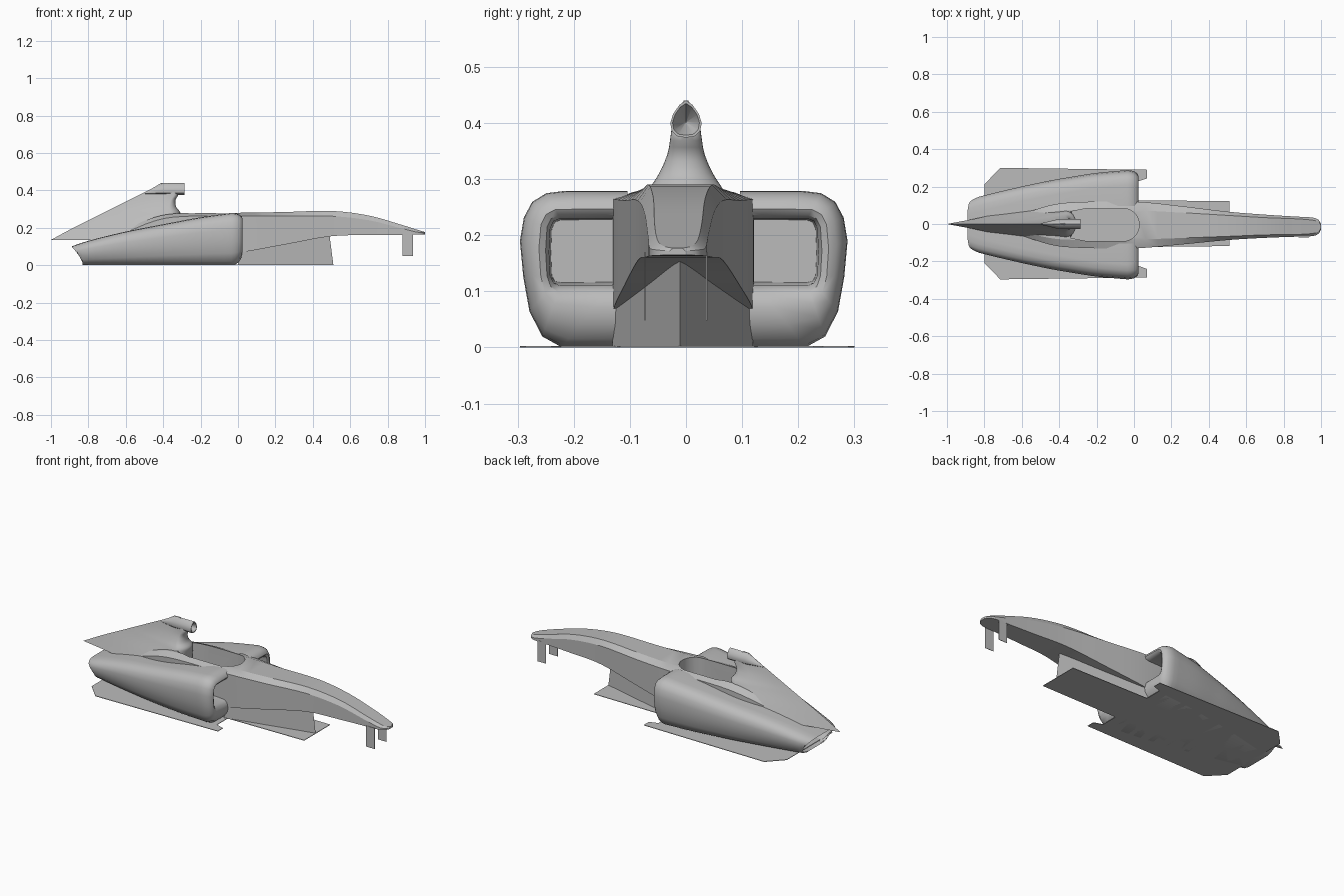
import bpy, bmesh, math
from mathutils import Vector

cube = bpy.data.objects.get("Cube")
if cube:
    bpy.data.objects.remove(cube, do_unlink=True)

grey = bpy.data.materials.new("plain_grey")
grey.use_nodes = True
grey.diffuse_color = (0.5, 0.5, 0.5, 1)
grey.node_tree.nodes["Principled BSDF"].inputs["Base Color"].default_value = (0.5, 0.5, 0.5, 1)


def finish(name, bm, angle=35, mirror=False):
    bmesh.ops.remove_doubles(bm, verts=bm.verts, dist=0.0002)
    bmesh.ops.recalc_face_normals(bm, faces=bm.faces)
    mesh = bpy.data.meshes.new(name)
    bm.to_mesh(mesh)
    bm.free()
    mesh.materials.append(grey)
    mesh.shade_smooth()
    mesh.set_sharp_from_angle(angle=math.radians(angle))
    ob = bpy.data.objects.new(name, mesh)
    bpy.context.collection.objects.link(ob)
    if mirror:
        ob.modifiers.new("mirror", "MIRROR").use_axis = (False, True, False)
    return ob


def spline(rows, steps):
    """Catmull-Rom through rows of numbers."""
    rows = [Vector(r) for r in rows]
    out = []
    for i in range(len(rows) - 1):
        a, b, c, d = rows[max(i - 1, 0)], rows[i], rows[i + 1], rows[min(i + 2, len(rows) - 1)]
        for k in range(steps):
            t = k / steps
            out.append(b + (c - a) * t / 2 + (a * 2 - b * 5 + c * 4 - d) * t * t / 2
                       + (b * 3 - a - c * 3 + d) * t ** 3 / 2)
    return out + [rows[-1]]


def loft(bm, rings, closed=True, cap_start=True, cap_end=True):
    loops = [[bm.verts.new(p) for p in ring] for ring in rings]
    n = len(loops[0])
    for a, b in zip(loops, loops[1:]):
        for i in range(n if closed else n - 1):
            j = (i + 1) % n
            bm.faces.new((a[i], a[j], b[j], b[i]))
    if cap_start:
        bm.faces.new(loops[0])
    if cap_end:
        bm.faces.new(loops[-1])


def prism(name, outline, z0, z1):
    bm = bmesh.new()
    loft(bm, [[(x, y, z) for x, y in outline] for z in (z0, z1)])
    return finish(name, bm)


# Nose and tub: x, top half width, side half width, top, shoulder, bottom, centre y
stations = [
    (-.62, .03, .05, .185, .165, .02, -.005), (-.45, .07, .105, .255, .235, .02, -.005),
    (-.3, .08, .122, .278, .26, .02, -.005), (0, .078, .125, .28, .264, .065, -.005),
    (.25, .068, .103, .284, .262, .11, -.007), (.5, .056, .076, .29, .262, .155, -.01),
    (.7, .046, .062, .265, .24, .16, -.012), (.86, .042, .054, .22, .2, .162, -.014),
    (.95, .036, .05, .192, .178, .163, -.015), (.985, .026, .038, .181, .174, .164, -.015),
    (1, .008, .014, .177, .172, .165, -.015)]
rings = []
for x, top, side, zt, zs, zb, c in spline(stations, 4):
    half = [(side, zb), (side, zs), (top, zt)]
    rings.append([(x, c + y, z) for y, z in half] + [(x, c - y, z) for y, z in reversed(half)])
bm = bmesh.new()
loft(bm, rings)
tub = finish("nose_and_tub", bm, 20)

# Cockpit opening, rounded at the front
outline = [(-.34, -.07), (-.25, -.088)]
outline += [(-.06 + .088 * math.sin(a), -.088 * math.cos(a))
            for a in [math.pi * i / 16 for i in range(17)]]
outline += [(-.25, .088), (-.34, .07)]
cutter = prism("cockpit_cutter", [(x, y - .004) for x, y in outline], .09, .5)
cutter.hide_render = True
cut = tub.modifiers.new("cockpit", "BOOLEAN")
cut.object = cutter
cut.solver = "EXACT"
bpy.context.view_layer.update()
carved = bpy.data.meshes.new_from_object(tub.evaluated_get(bpy.context.evaluated_depsgraph_get()))
carved.set_sharp_from_angle(angle=math.radians(20))
tub.modifiers.clear()
tub.data = carved
bpy.data.objects.remove(cutter, do_unlink=True)

# Wedge keel under the tub, with a slightly raked leading edge
bm = bmesh.new()
loft(bm, [[(0, -.125, 0), (.51, -.005, 0), (0, .125, 0)],
          [(0, -.125, .075), (.49, -.005, .155), (0, .125, .075)]])
finish("keel_wedge", bm).location.y = -.006

# Sidepods: tapering open-ended shells with a recessed front inlet
section = [(.075, 0), (.04, .07), (.017, .23), (.006, .45), (0, .68),
           (.007, .83), (.022, .93), (.047, .985), (.08, 1)]
mouth = [(.11, 0), (.02, 0), (.008, .04), (.002, .15), (0, .5),
         (.002, .85), (.008, .96), (.02, 1), (.11, 1)]


def pod_ring(x, y_in, y_out, top):
    pts = [(y_in, 0)] + [(y_out - d, f * top) for d, f in section] + [(y_in, top)]
    return [Vector((x, y, z)) for y, z in pts]


body = spline([(-.035, .1, .292, .279), (-.2, .1, .277, .256), (-.34, .1, .255, .23),
               (-.45, 0, .236, .209), (-.62, 0, .2, .175), (-.8, 0, .157, .13),
               (-.89, 0, .132, .1)], 4)
rings = [pod_ring(x, max(yi, 0), yo, t) for x, yi, yo, t in body]
# Raked tail edge
for ring, amount in ((rings[-1], 1), (rings[-2], .6), (rings[-3], .35)):
    top = max(p.z for p in ring)
    for p in ring:
        p.x += .085 * amount * (1 - p.z / top)
opening = [Vector((0, .1, .11))] + [Vector((0, .24 - d, .11 + .12 * f)) for d, f in mouth]
opening.append(Vector((0, .1, .23)))
front = []
for x, t in ((-.09, 1.06), (.0, 1), (.018, .88), (.025, .65), (.02, .38), (.004, .14), (-.016, .03)):
    ring = [p.lerp(q, t) for p, q in zip(rings[0], opening)]
    for p in ring:
        p.x = x
    front.append(ring)
bm = bmesh.new()
loft(bm, front + rings, closed=False, cap_end=False)
finish("sidepods", bm, 40, mirror=True).location.y = -.004

# Engine cover: stacked teardrop layers; z, front x, tail x, half width
bm = bmesh.new()
rings = []
for z, f, b, w in spline([(.135, -.32, -1, .125), (.2, -.32, -.88, .1), (.26, -.31, -.76, .075),
                          (.285, -.31, -.71, .064), (.31, -.33, -.66, .048), (.345, -.335, -.59, .033),
                          (.38, -.32, -.52, .027), (.41, -.35, -.46, .022), (.44, -.37, -.41, .004)], 3):
    nose = [(f - w * .8 * (1 - math.sin(a)), w * math.cos(a))
            for a in [math.pi * i / 12 for i in range(13)]]
    widest = f - w * .8
    flank = [(widest + (b - widest) * t, w * (1 - t) ** 1.1) for t in (.25, .5, .75)]
    pts = nose + [(x, -y) for x, y in flank] + [(b, 0)] + [(x, y) for x, y in reversed(flank)]
    rings.append([(x, y, z) for x, y in pts])
loft(bm, rings)
finish("engine_cover", bm, 40)

# Airbox intake: pointed oval tube with a conical recess
half = [(0, .44), (.012, .432), (.023, .416), (.028, .4), (.025, .385), (.015, .376), (0, .374)]
loop = half + [(-y, z) for y, z in reversed(half[1:-1])]
bm = bmesh.new()
loft(bm, [[(x, y * s, zc + (z - .405) * s) for y, z in loop]
          for x, s, zc in ((-.5, .12, .385), (-.4, .97, .405), (-.285, 1, .405),
                           (-.285, .86, .405), (-.335, .05, .402))])
finish("airbox_intake", bm)

# Flat floor with side tabs and front plank
edge = [(-.8, .21), (-.715, .298), (.07, .288), (.07, .242), (.02, .225), (.02, .125), (.51, .12)]
prism("floor", edge + [(x, -y) for x, y in reversed(edge)], 0, .003).location.y = .002

# Wing pylons under the nose tip
for name, y in (("right_pylon", -.073), ("left_pylon", .037)):
    prism(name, [(.88, y - .001), (.935, y - .001), (.935, y + .001), (.88, y + .001)], .048, .17)
